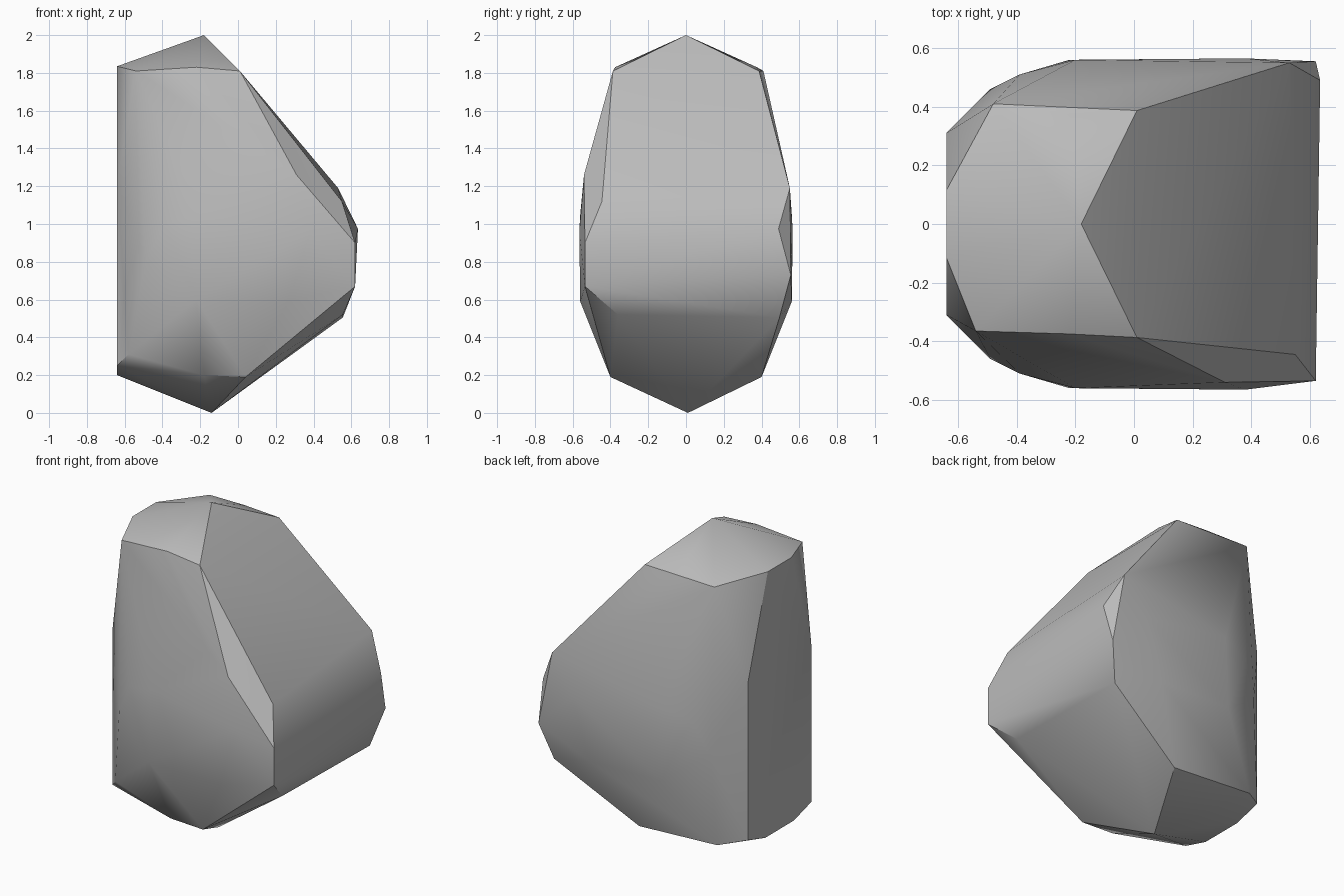
import bpy
import bmesh
import math
from mathutils import Vector

# Remove the default cube only
default_cube = bpy.data.objects.get("Cube")
if default_cube:
    bpy.data.objects.remove(default_cube, do_unlink=True)


def make_material(name, color):
    material = bpy.data.materials.new(name)
    material.use_nodes = True
    material.diffuse_color = color
    shader = material.node_tree.nodes["Principled BSDF"]
    shader.inputs["Base Color"].default_value = color
    shader.inputs["Roughness"].default_value = 0.8
    return material


def mirrored(corners):
    """Return the corners together with their copies across the y axis plane."""
    return [(x, side * y, z) for x, y, z in corners for side in (-1, 1)]


# Upper and lower tips of the boulder
tips = [(-.18, 0, 2), (-.14, .01, 0)]

# Flat upright cleavage face on the minus x side
cleavage_face = mirrored([
    (-.64, .115, 1.835),
    (-.64, .31, 1.22),
    (-.64, .31, .25),
    (-.64, .14, .2),
])

# Shoulders below the upper tip and above the lower tip
shoulders = mirrored([
    (.01, .387, 1.81),
    (-.22, .375, 1.83),
    (.04, .4, .19),
    (-.18, .4, .2),
])

# Bulging belly around the middle of both broad sides
belly = mirrored([
    (-.49, .46, .8),
    (-.39, .51, 1),
    (-.2, .56, 1.05),
    (-.22, .56, .6),
    (.27, .56, .59),
    (.38, .565, .96),
])

# Chipped corners of the front side
front_chips = [
    (-.54, -.365, 1.81),
    (-.58, -.37, .31),
    (.31, -.54, 1.26),
    (.55, -.445, 1.12),
    (.62, -.535, .9),
    (.62, -.535, .67),
    (.555, -.36, .52),
]

# Chipped corners of the back side
back_chips = [
    (-.48, .41, 1.81),
    (-.5, .41, .22),
    (.455, .52, 1.26),
    (.53, .55, 1.19),
    (.635, .49, .975),
    (.62, .555, .73),
    (.555, .495, .505),
]


def build_boulder(name, corners, material):
    """Wrap the corners in a convex shell and shade it with sharp chip edges."""
    mesh = bpy.data.meshes.new(name)
    boulder = bpy.data.objects.new(name, mesh)
    bpy.context.collection.objects.link(boulder)

    shell = bmesh.new()
    for corner in corners:
        shell.verts.new(Vector(corner))
    result = bmesh.ops.convex_hull(shell, input=shell.verts[:])
    unused = {item for key in ("geom_interior", "geom_unused")
              for item in result[key] if isinstance(item, bmesh.types.BMVert)}
    bmesh.ops.delete(shell, geom=list(unused), context='VERTS')

    # Merge coplanar triangles into broad facets
    bmesh.ops.dissolve_limit(shell, angle_limit=math.radians(1),
                             verts=shell.verts[:], edges=shell.edges[:])
    bmesh.ops.recalc_face_normals(shell, faces=shell.faces[:])
    shell.to_mesh(mesh)
    shell.free()
    mesh.materials.append(material)

    # Soft shading across gentle bends, crisp chips elsewhere
    bpy.ops.object.select_all(action='DESELECT')
    boulder.select_set(True)
    bpy.context.view_layer.objects.active = boulder
    bpy.ops.object.shade_smooth_by_angle(angle=math.radians(30))
    return boulder


stone_grey = make_material("stone grey", (.5, .5, .5, 1))
build_boulder("boulder",
              tips + cleavage_face + shoulders + belly + front_chips + back_chips,
              stone_grey)
